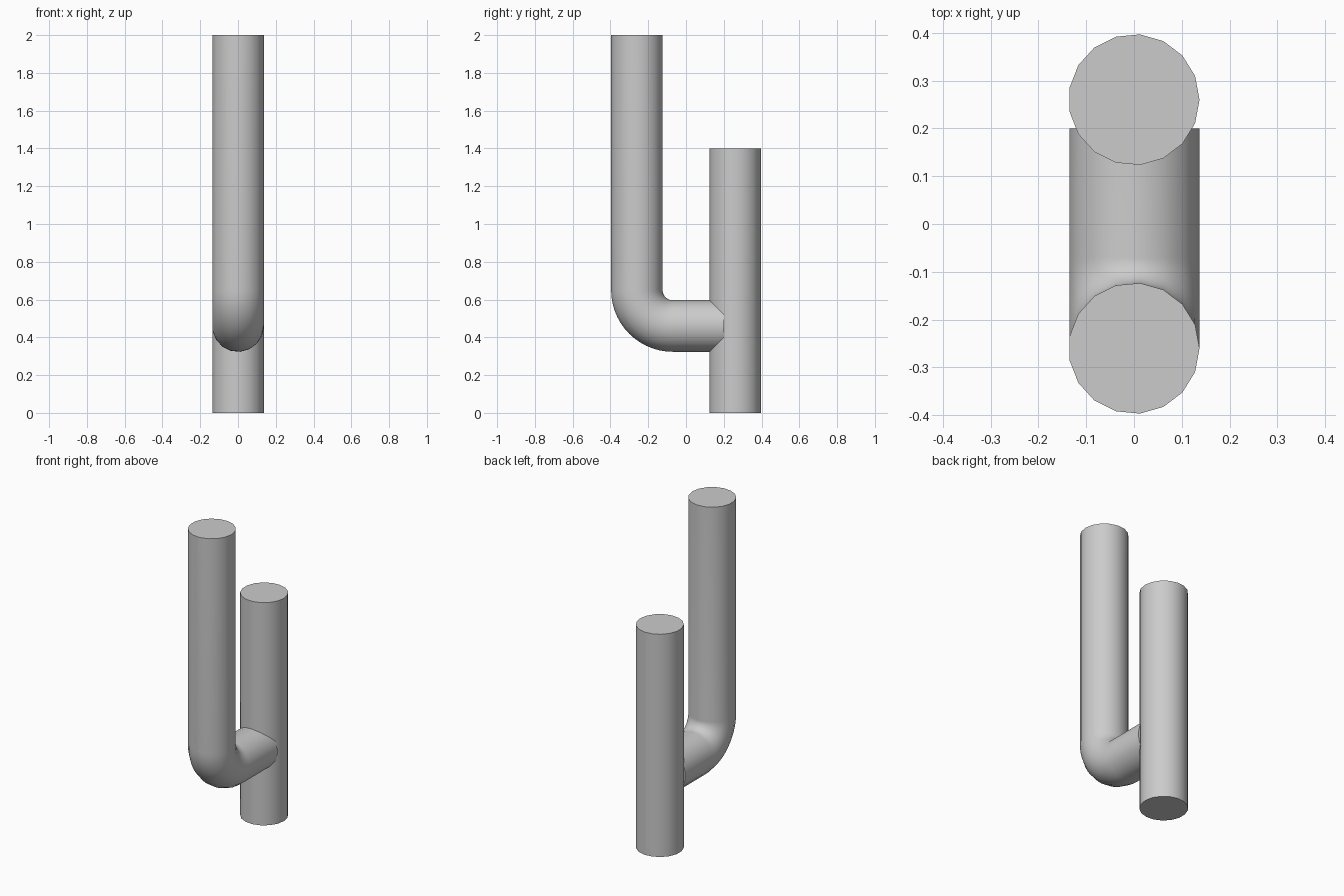
import bpy, bmesh, math
from mathutils import Vector

cube = bpy.data.objects.get("Cube")
if cube:
    bpy.data.objects.remove(cube, do_unlink=True)

RADIUS, SIDES, BEND_STEPS = 0.137, 17, 14

grey = bpy.data.materials.new("plain_grey")
grey.use_nodes = True
colour = (0.6, 0.6, 0.6, 1)
grey.diffuse_color = colour
grey.node_tree.nodes["Principled BSDF"].inputs["Base Color"].default_value = colour


def sweep(name, stations):
    """Capped round tube through (centre, cross-section up axis) stations."""
    bm = bmesh.new()
    rings = []
    for centre, up in stations:
        ring = []
        for i in range(SIDES):
            a = math.tau * i / SIDES
            offset = Vector((math.cos(a), 0, 0)) + Vector(up) * math.sin(a)
            ring.append(bm.verts.new(Vector(centre) + offset * RADIUS))
        rings.append(ring)
    for low, high in zip(rings, rings[1:]):
        for i in range(SIDES):
            j = (i + 1) % SIDES
            bm.faces.new((low[i], low[j], high[j], high[i]))
    bm.faces.new(rings[0])
    bm.faces.new(rings[-1])
    bmesh.ops.recalc_face_normals(bm, faces=bm.faces)
    mesh = bpy.data.meshes.new(name)
    bm.to_mesh(mesh)
    bm.free()
    mesh.materials.append(grey)
    obj = bpy.data.objects.new(name, mesh)
    bpy.context.collection.objects.link(obj)
    bpy.ops.object.select_all(action='DESELECT')
    obj.select_set(True)
    bpy.context.view_layer.objects.active = obj
    bpy.ops.object.shade_smooth_by_angle(angle=math.radians(40))


# Straight back post
sweep("back_post", [((0, 0.26, 0), (0, 1, 0)), ((0, 0.26, 1.4), (0, 1, 0))])

# Front pipe: upright, quarter bend, then a short arm into the post
bend_y, bend_z, bend_r = -0.07, 0.65, 0.19
path = [((0, bend_y - bend_r, 2), (0, 1, 0))]
for k in range(BEND_STEPS + 1):
    t = math.pi / 2 * k / BEND_STEPS
    c, s = math.cos(t), math.sin(t)
    path.append(((0, bend_y - bend_r * c, bend_z - bend_r * s), (0, c, s)))
path.append(((0, 0.2, bend_z - bend_r), (0, 0, 1)))
sweep("bent_front_pipe", path)
